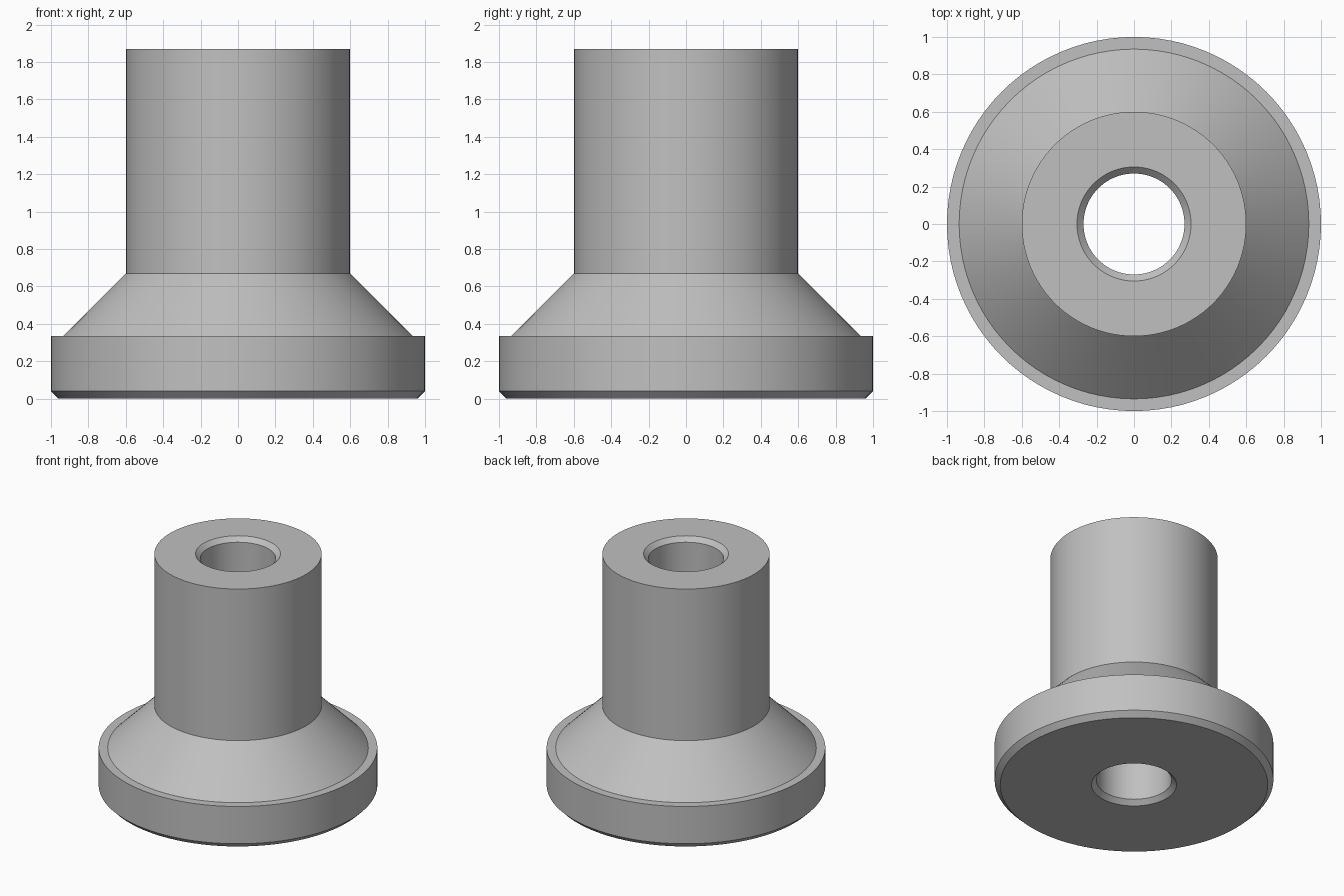
import bpy, bmesh, math

if "Cube" in bpy.data.objects:
    bpy.data.objects.remove(bpy.data.objects["Cube"])

SEGMENTS = 96

# Neutral grey metal
grey = bpy.data.materials.new("grey_metal")
grey.diffuse_color = (0.53, 0.53, 0.53, 1)
grey.use_nodes = True
grey.node_tree.nodes["Principled BSDF"].inputs["Base Color"].default_value = grey.diffuse_color


def lathe(name, profile, material):
    """Spin a closed (radius, z) profile around the z axis."""
    bm = bmesh.new()
    rings = []
    for i in range(SEGMENTS):
        a = 2 * math.pi * i / SEGMENTS
        rings.append([bm.verts.new((r * math.cos(a), r * math.sin(a), z))
                      for r, z in profile])
    n = len(profile)
    for i in range(SEGMENTS):
        here, there = rings[i], rings[(i + 1) % SEGMENTS]
        for j in range(n):
            k = (j + 1) % n
            bm.faces.new((here[j], there[j], there[k], here[k]))
    bmesh.ops.recalc_face_normals(bm, faces=bm.faces)
    mesh = bpy.data.meshes.new(name)
    bm.to_mesh(mesh)
    bm.free()
    mesh.materials.append(material)
    obj = bpy.data.objects.new(name, mesh)
    bpy.context.collection.objects.link(obj)
    bpy.context.view_layer.objects.active = obj
    obj.select_set(True)
    bpy.ops.object.shade_smooth_by_angle(angle=math.radians(30))
    obj.select_set(False)
    return obj


HEIGHT = 1.87
BORE, BORE_RIM, BEVEL = 0.27, 0.305, 0.035

# Flanged bushing: chamfered flange, conical shoulder, sleeve and through bore
lathe("flanged_bushing", [
    (BORE_RIM, 0.0),
    (0.96, 0.0), (1.0, 0.04),            # flange underside and chamfer
    (1.0, 0.335), (0.935, 0.335),        # flange rim and narrow ledge
    (0.6, 0.67),                         # conical shoulder
    (0.6, HEIGHT), (BORE_RIM, HEIGHT),   # sleeve
    (BORE, HEIGHT - BEVEL), (BORE, BEVEL),  # bevelled bore
], grey)
